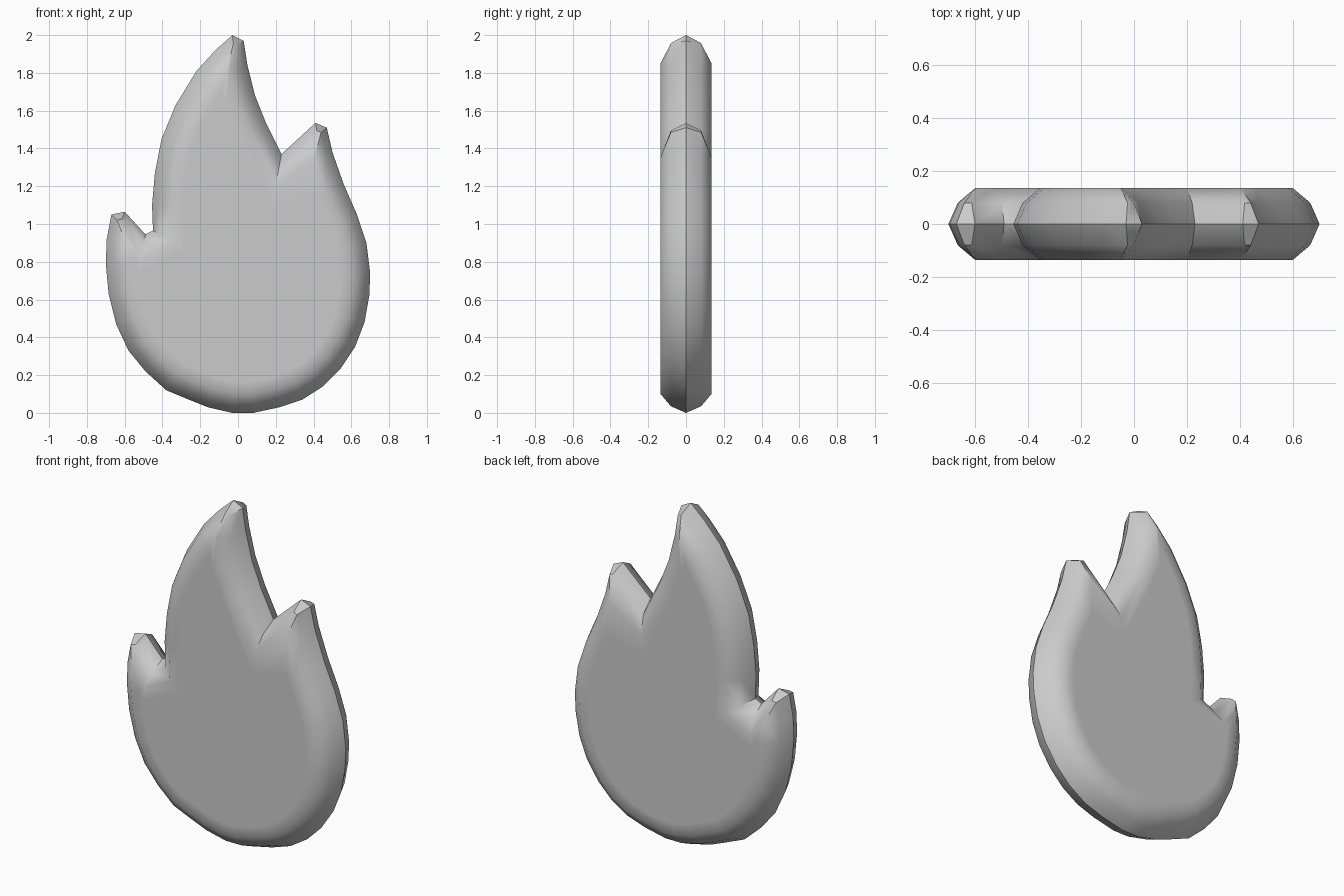
import bpy, bmesh, math
from mathutils import Vector
from mathutils.geometry import intersect_point_line

cube = bpy.data.objects.get("Cube")
if cube:
    bpy.data.objects.remove(cube, do_unlink=True)

# Flame outline in hundredths (x, z), clockwise from the tallest tip
OUTLINE = [(-3, 200), (3, 197), (5, 184), (9, 168), (15, 153), (23, 137),
           (41, 153.5), (47, 151), (50, 138), (56, 121), (63, 105), (68, 90),
           (70, 74), (69.5, 62), (67, 48), (62, 35), (54, 23), (45, 14),
           (34, 7), (22, 3), (8, 0), (-3, 0), (-16, 3), (-26, 7), (-38, 12),
           (-49, 22), (-58, 33), (-64.5, 47), (-68.5, 63), (-70, 79),
           (-69.5, 92), (-67, 105), (-60, 106.5), (-49, 94.5), (-45, 96.5),
           (-45.5, 110), (-44, 127), (-40.5, 145), (-33, 163), (-22, 181),
           (-12, 192)]
points = [Vector(p) / 100 for p in OUTLINE]
count = len(points)


def edge_distance(p):
    """Shortest distance from p to the outline."""
    best = math.inf
    for i, a in enumerate(points):
        b = points[(i + 1) % count]
        hit, t = intersect_point_line(p, a, b)
        hit = a.lerp(b, min(max(t, 0), 1))
        best = min(best, (p - hit).length)
    return best


def inset(depth):
    """Mitred inset; points that cross over in a tip join the nearest good one."""
    ring = []
    for i, p in enumerate(points):
        before = (p - points[i - 1]).normalized()
        after = (points[(i + 1) % count] - p).normalized()
        n1 = Vector((before.y, -before.x))
        n2 = Vector((after.y, -after.x))
        ring.append(p + (n1 + n2) * depth / max(1 + n1.dot(n2), 0.3))
    good = [i for i, p in enumerate(ring) if edge_distance(p) > depth * 0.93]

    def gap(i, j):
        return min(abs(i - j), count - abs(i - j))

    return [ring[min(good, key=lambda j: gap(i, j))] for i in range(count)]


# Rounded rim rings (inset, half thickness), ending in a flat face
bm = bmesh.new()
center = [bm.verts.new((p.x, 0, p.y)) for p in points]
for side in (-1, 1):
    last = center
    for depth, y in ((0.035, 0.08), (0.1, 0.135), (0.165, 0.135)):
        ring = [bm.verts.new((p.x, side * y, p.y)) for p in inset(depth)]
        for i in range(count):
            j = (i + 1) % count
            bm.faces.new((last[i], last[j], ring[j], ring[i]))
        last = ring
    bm.faces.new(last)
bmesh.ops.remove_doubles(bm, verts=bm.verts, dist=0.0005)
bmesh.ops.recalc_face_normals(bm, faces=bm.faces)
mesh = bpy.data.meshes.new("flame")
bm.to_mesh(mesh)
bm.free()

flame = bpy.data.objects.new("flame", mesh)
bpy.context.collection.objects.link(flame)

# Plain grey
grey = bpy.data.materials.new("light grey")
grey.use_nodes = True
color = (0.6, 0.6, 0.6, 1)
grey.diffuse_color = color
grey.node_tree.nodes["Principled BSDF"].inputs["Base Color"].default_value = color
mesh.materials.append(grey)

bpy.context.view_layer.objects.active = flame
flame.select_set(True)
bpy.ops.object.shade_smooth_by_angle(angle=math.radians(46))
